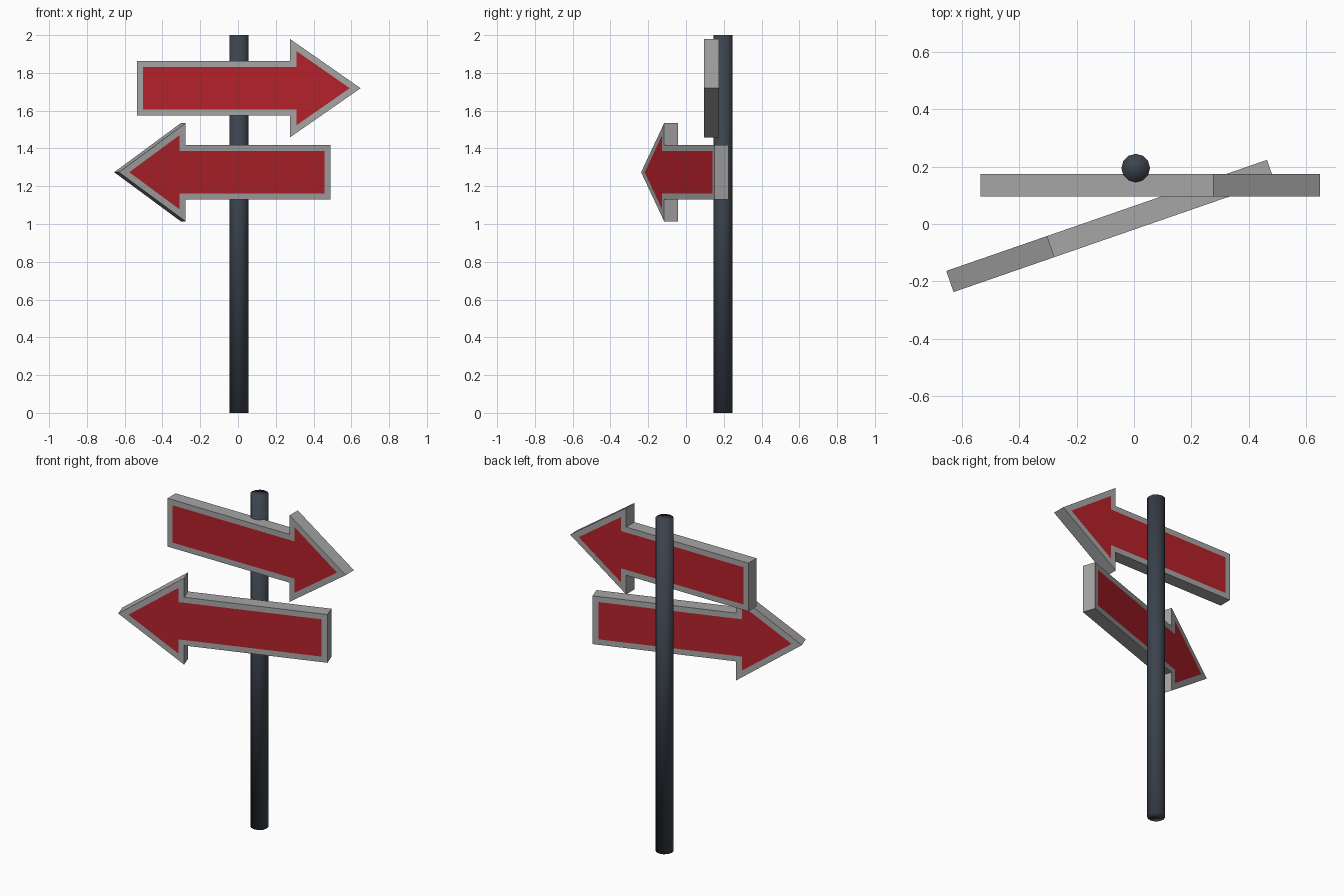
import bpy, bmesh, math

if "Cube" in bpy.data.objects:
    bpy.data.objects.remove(bpy.data.objects["Cube"])


def material(name, rgb):
    m = bpy.data.materials.new(name)
    m.diffuse_color = (*rgb, 1.0)
    m.use_nodes = True
    m.node_tree.nodes["Principled BSDF"].inputs["Base Color"].default_value = m.diffuse_color
    return m


GREY = material("grey_metal", (0.39, 0.38, 0.38))
RED = material("sign_red", (0.46, 0.015, 0.024))
DARK = material("dark_pole", (0.045, 0.056, 0.075))

LENGTH, HEAD_X = 1.185, 0.812      # tail to tip, tail to arrowhead base
SHAFT, HEAD = 0.145, 0.26          # half heights
THICK, BORDER = 0.078, 0.033


def add_object(name, bm, mats):
    mesh = bpy.data.meshes.new(name)
    bm.to_mesh(mesh)
    bm.free()
    for m in mats:
        mesh.materials.append(m)
    ob = bpy.data.objects.new(name, mesh)
    bpy.context.collection.objects.link(ob)
    return ob


def arrow_sign(name, tail, angle):
    # arrow profile from tail (origin) to tip along +x, extruded through y
    upper = [(0, SHAFT), (HEAD_X, SHAFT), (HEAD_X, HEAD)]
    profile = upper + [(LENGTH, 0)] + [(x, -z) for x, z in reversed(upper)]
    bm = bmesh.new()
    face = bm.faces.new([bm.verts.new((x, -THICK / 2, z)) for x, z in profile])
    ext = bmesh.ops.extrude_face_region(bm, geom=[face], use_keep_orig=True)
    verts = [g for g in ext["geom"] if isinstance(g, bmesh.types.BMVert)]
    bmesh.ops.translate(bm, verts=verts, vec=(0, THICK, 0))
    bmesh.ops.recalc_face_normals(bm, faces=bm.faces)
    # red panel inset on front and back
    panels = [f for f in bm.faces if abs(f.normal.y) > 0.9]
    bmesh.ops.inset_individual(bm, faces=panels, thickness=BORDER,
                               use_even_offset=True)
    for f in panels:
        f.material_index = 1
    ob = add_object(name, bm, [GREY, RED])
    ob.location = tail
    ob.rotation_euler.z = math.radians(angle)
    return ob


# Pole, softly shaded all over
bm = bmesh.new()
bmesh.ops.create_cone(bm, cap_ends=True, segments=12, radius1=0.05,
                      radius2=0.05, depth=2.0)
for f in bm.faces:
    f.smooth = True
pole = add_object("pole", bm, [DARK])
pole.location = (0.006, 0.195, 1.0)

# Two arrow boards
arrow_sign("upper_arrow_sign", (-0.536, 0.135, 1.719), 0)
arrow_sign("lower_arrow_sign", (0.477, 0.187, 1.274), 180 + 19.1)
